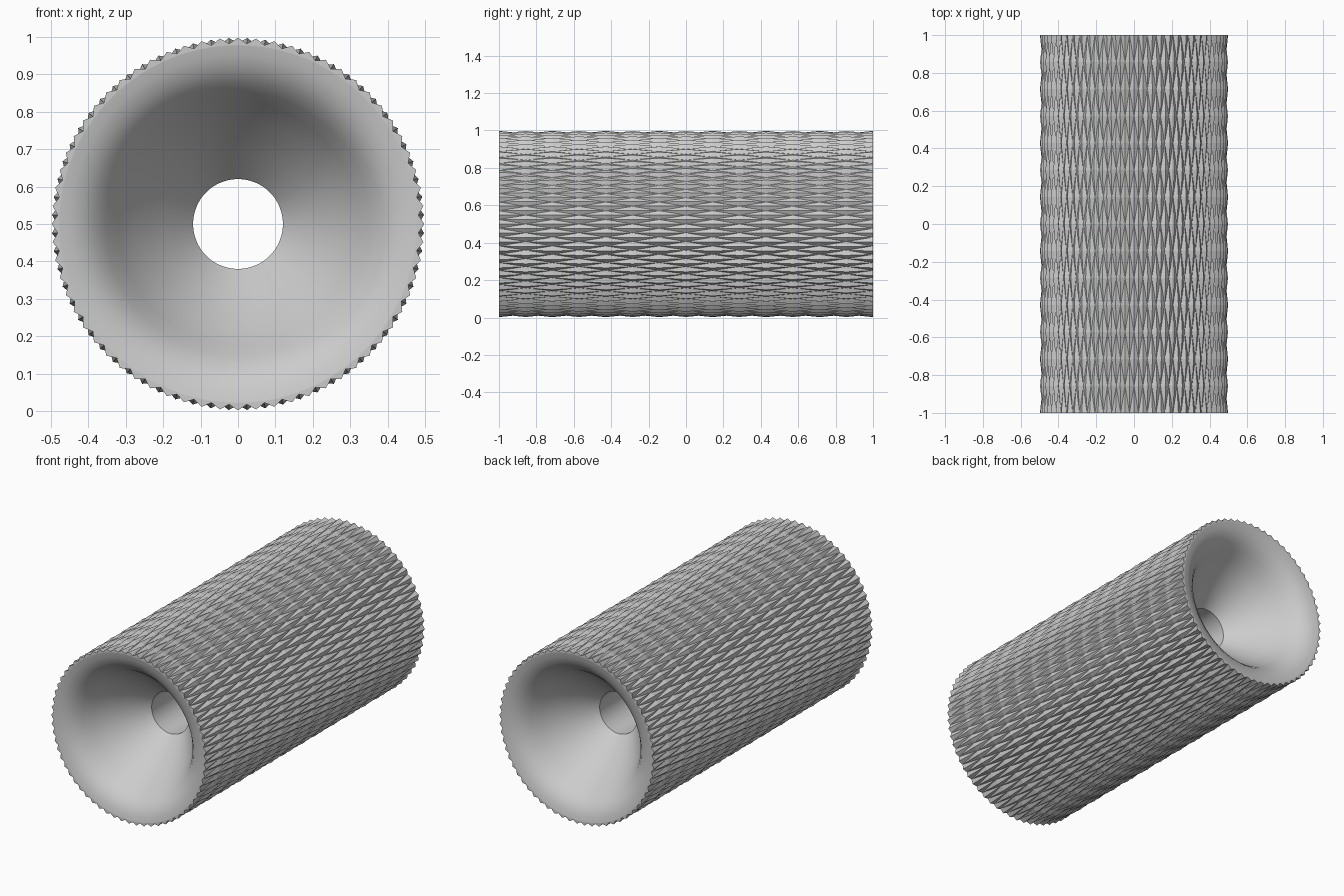
import bpy, bmesh, math

cube = bpy.data.objects.get("Cube")
if cube:
    bpy.data.objects.remove(cube)

grey = bpy.data.materials.new("plain_grey")
grey.use_nodes = True
grey.diffuse_color = (0.6, 0.6, 0.6, 1)
grey.node_tree.nodes["Principled BSDF"].inputs["Base Color"].default_value = grey.diffuse_color

TEETH, ROWS = 64, 14
PEAK, VALLEY, MID = 0.498, 0.483, 0.5


def ring(bm, y, radii):
    """Ring of vertices around the y axis, cycling through the radii."""
    count = TEETH * 2
    verts = []
    for i in range(count):
        a = math.tau * i / count
        r = radii[i % len(radii)]
        verts.append(bm.verts.new((r * math.sin(a), y, MID + r * math.cos(a))))
    return verts


def finish(bm, name):
    bmesh.ops.recalc_face_normals(bm, faces=bm.faces)
    mesh = bpy.data.meshes.new(name)
    bm.to_mesh(mesh)
    bm.free()
    mesh.materials.append(grey)
    obj = bpy.data.objects.new(name, mesh)
    bpy.context.collection.objects.link(obj)
    return obj


# Knurled sleeve: staggered peaks and valleys split along the valley lines
bm = bmesh.new()
rows = []
for j in range(ROWS + 1):
    pair = (PEAK, VALLEY) if j % 2 == 0 else (VALLEY, PEAK)
    rows.append(ring(bm, -1 + 2 * j / ROWS, pair))
for j, (low, high) in enumerate(zip(rows, rows[1:])):
    for i in range(TEETH * 2):
        k = (i + 1) % (TEETH * 2)
        a, b, c, d = low[i], low[k], high[k], high[i]
        if (i + j) % 2 == 0:
            bm.faces.new((a, b, d))
            bm.faces.new((b, c, d))
        else:
            bm.faces.new((a, b, c))
            bm.faces.new((a, c, d))
# Narrow flat rims at both ends
for outer, y in ((rows[0], -1), (rows[-1], 1)):
    inner = ring(bm, y, (0.478,))
    for i in range(TEETH * 2):
        k = (i + 1) % (TEETH * 2)
        bm.faces.new((outer[i], outer[k], inner[k], inner[i]))
finish(bm, "knurled_sleeve")

# Flared bore: rolled lip, funnel and straight throat, mirrored end to end
half = [(0, 0.478), (0.006, 0.45), (0.02, 0.415), (0.045, 0.382), (0.08, 0.353),
        (0.13, 0.322), (0.2, 0.275), (0.29, 0.2), (0.38, 0.12)]
profile = [(d - 1, r) for d, r in half] + [(1 - d, r) for d, r in reversed(half)]
bm = bmesh.new()
rings = [ring(bm, y, (r,)) for y, r in profile]
for first, second in zip(rings, rings[1:]):
    for i in range(TEETH * 2):
        k = (i + 1) % (TEETH * 2)
        bm.faces.new((first[i], first[k], second[k], second[i]))
bore = finish(bm, "flared_bore")
bore.data.flip_normals()
bpy.context.view_layer.objects.active = bore
bore.select_set(True)
bpy.ops.object.shade_smooth_by_angle(angle=math.radians(30))
